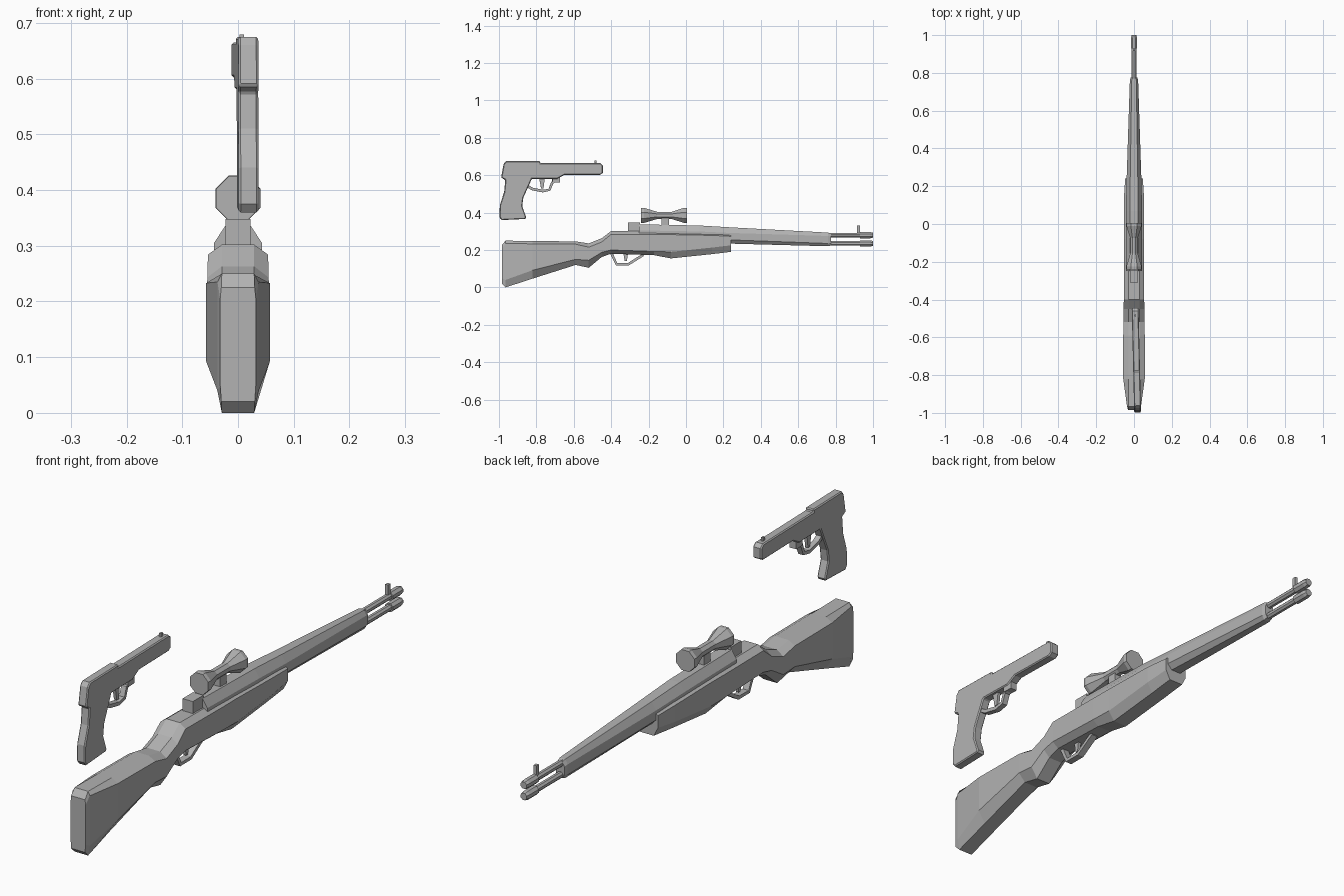
import bpy, bmesh, math
from mathutils import Matrix, Vector

if "Cube" in bpy.data.objects:
    bpy.data.objects.remove(bpy.data.objects["Cube"])

grey = bpy.data.materials.new("plain grey")
grey.diffuse_color = (0.45, 0.45, 0.45, 1)
grey.use_nodes = True
grey.node_tree.nodes["Principled BSDF"].inputs["Base Color"].default_value = grey.diffuse_color


def finish(name, bm):
    bmesh.ops.recalc_face_normals(bm, faces=bm.faces)
    mesh = bpy.data.meshes.new(name)
    bm.to_mesh(mesh)
    bm.free()
    mesh.materials.append(grey)
    ob = bpy.data.objects.new(name, mesh)
    bpy.context.collection.objects.link(ob)
    return ob


def loft(name, rings):
    """Skin a list of equal-length point rings and cap both ends."""
    bm = bmesh.new()
    vs = [[bm.verts.new(p) for p in ring] for ring in rings]
    n = len(vs[0])
    for a, b in zip(vs, vs[1:]):
        for i in range(n):
            j = (i + 1) % n
            bm.faces.new((a[i], a[j], b[j], b[i]))
    bm.faces.new(vs[0])
    bm.faces.new(vs[-1])
    return finish(name, bm)


def section(y, zb, zt, hw, flat, cb, ct):
    """Eight-sided cross-section: half width, flat half width, bottom and top chamfers."""
    half = [(flat, zb), (hw, zb + cb), (hw, zt - ct), (flat, zt)]
    return [(x, y, z) for x, z in half] + [(-x, y, z) for x, z in half[::-1]]


def tube(name, stations, z, n=8, x=0):
    return loft(name, [[(x + r * math.cos((i + .5) * math.tau / n), y,
                         z + r * math.sin((i + .5) * math.tau / n)) for i in range(n)]
                       for y, r in stations])


def prism(name, pts, x0, x1):
    return loft(name, [[(x, y, z) for y, z in pts] for x in (x0, x1)])


def box(name, y0, y1, z0, z1, hw):
    return prism(name, [(y0, z0), (y1, z0), (y1, z1), (y0, z1)], -hw, hw)


def strip(name, path, t, hw):
    """Flat bar of thickness t following a path in the side plane."""
    out = []
    for i, p in enumerate(path):
        a, b = Vector(path[max(i - 1, 0)]), Vector(path[min(i + 1, len(path) - 1)])
        d = (b - a).normalized()
        out.append((p[0] - d.y * t, p[1] + d.x * t))
    rings = [[(-hw, *p), (hw, *p), (hw, *q), (-hw, *q)] for p, q in zip(path, out)]
    return loft(name, rings)


# long gun: stock from butt to fore-end
stock = [(-.985, .02, .225, .032, .03, .03, .02), (-.965, 0, .25, .037, .029, .04, .015),
         (-.82, .047, .248, .057, .029, .045, .015), (-.59, .12, .246, .057, .029, .03, .015),
         (-.52, .105, .235, .056, .029, .04, .02), (-.45, .163, .263, .055, .029, .025, .02),
         (-.40, .18, .302, .054, .029, .02, .018), (-.17, .172, .30, .054, .029, .02, .018),
         (-.08, .155, .297, .053, .029, .035, .015), (.14, .178, .29, .053, .029, .035, .012),
         (.24, .19, .285, .047, .029, .035, .012)]
loft("stock", [section(*s) for s in stock])

# handguard tapering toward the muzzle
guard = [(-.25, .24, .337, .043, .022, .02, .032), (.07, .238, .331, .043, .022, .02, .032),
         (.24, .234, .321, .039, .02, .02, .03), (.76, .22, .293, .022, .012, .015, .018),
         (.775, .224, .288, .018, .01, .015, .018)]
loft("handguard", [section(*g) for g in guard])

# twin tubes with muzzle collars
for name, z in (("upper_tube", .279), ("lower_tube", .235)):
    tube(name, [(.7, .013), (.93, .013), (.93, .018), (.985, .018), (1.0, .014)], z)
box("front_post", .915, .93, .285, .33, .006)
box("rear_sight", -.31, -.245, .295, .348, .022)

# scope and its mount
tube("scope", [(-.24, .043), (-.225, .044), (-.155, .021), (-.075, .021), (-.01, .044), (.005, .043)], .385)
box("scope_mount", -.13, -.092, .33, .372, .014)

# long gun trigger and guard
strip("trigger_guard", [(-.405, .18), (-.375, .118), (-.305, .118), (-.225, .168)], .014, .013)
prism("trigger", [(-.335, .185), (-.31, .185), (-.316, .14), (-.328, .14)], -.006, .006)

# handgun body, built on its own centre line
body = [(-.975, .66), (-.962, .675), (-.78, .675), (-.78, .665), (-.46, .665), (-.445, .652),
        (-.445, .612), (-.46, .602), (-.65, .602), (-.69, .58), (-.825, .58), (-.87, .48),
        (-.876, .435), (-.855, .375), (-.86, .366), (-.985, .36), (-.997, .375), (-.995, .44),
        (-.972, .51), (-.966, .575), (-.988, .587)]
parts = [prism("handgun_body", body, -.018, .018)]
bev = parts[0].modifiers.new("edge_bevel", 'BEVEL')
bev.width, bev.segments, bev.angle_limit = .004, 1, math.radians(60)
parts += [
    strip("handgun_guard", [(-.85, .535), (-.825, .52), (-.765, .508), (-.725, .517), (-.71, .555), (-.68, .572)], .014, .011),
    box("handgun_guard_root", -.715, -.675, .56, .59, .014),
    prism("handgun_trigger", [(-.785, .585), (-.755, .585), (-.762, .53), (-.775, .53)], -.006, .006),
    box("handgun_front_sight", -.49, -.478, .66, .679, .004),
]
# slight yaw of the handgun
place = Matrix.Translation((.019, -.99, 0)) @ Matrix.Rotation(.024, 4, 'Z') @ Matrix.Translation((0, .99, 0))
for p in parts:
    p.matrix_world = place
